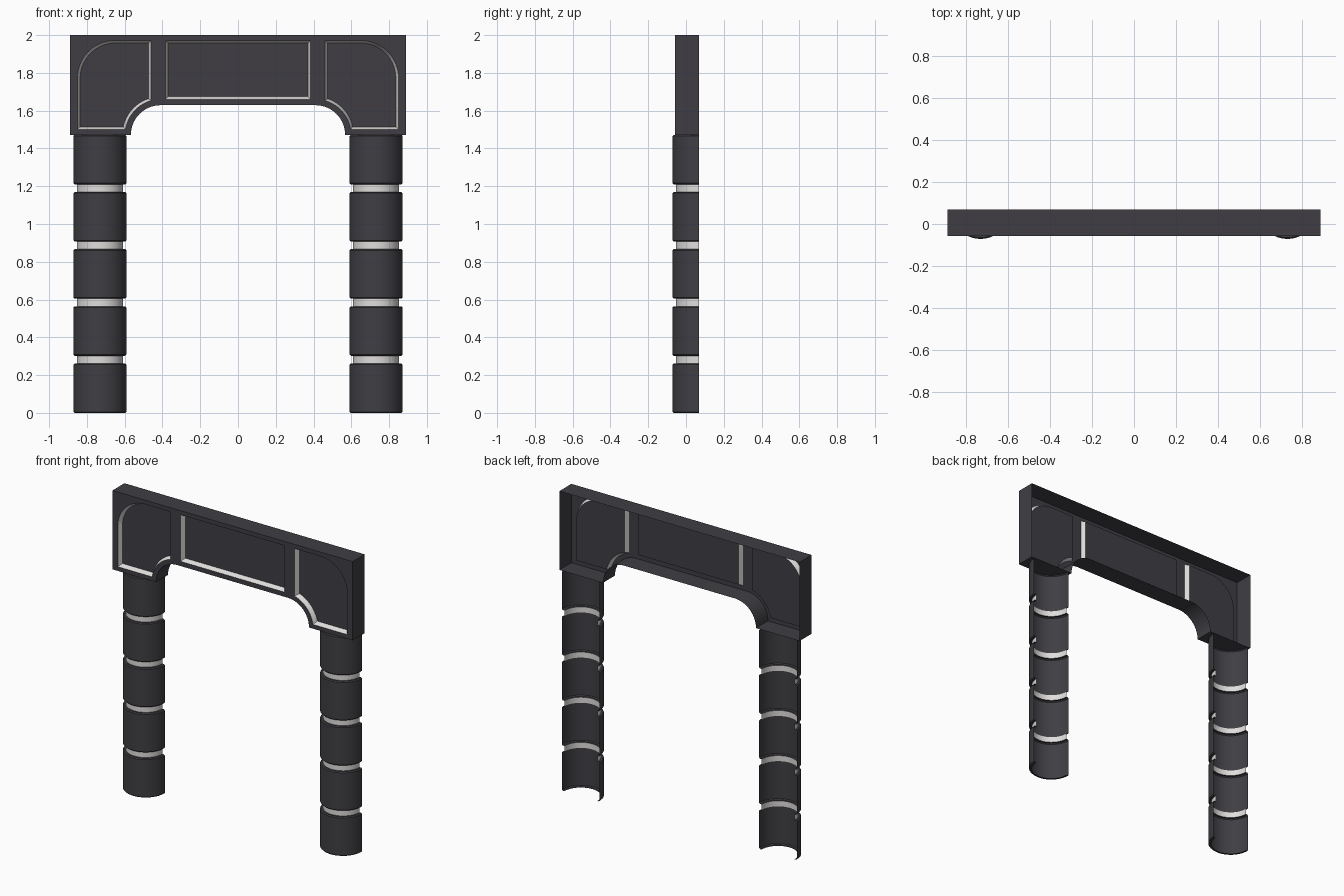
import bpy, bmesh, math
from mathutils import Vector

if "Cube" in bpy.data.objects:
    bpy.data.objects.remove(bpy.data.objects["Cube"])


def material(name, rgb):
    m = bpy.data.materials.new(name)
    m.diffuse_color = (*rgb, 1)
    m.use_nodes = True
    m.node_tree.nodes["Principled BSDF"].inputs["Base Color"].default_value = m.diffuse_color
    return m


DARK = material("dark charcoal", (0.05, 0.048, 0.056))
WHITE = material("off white", (0.75, 0.73, 0.72))

FRONT, BACK, DEPTH, SLOPE = -0.058, 0.069, 0.03, 0.014
SPRING, TOP = 1.472, 2.0


def finish(bm, name, angle=35):
    me = bpy.data.meshes.new(name)
    bm.normal_update()
    bm.to_mesh(me)
    bm.free()
    me.materials.append(DARK)
    me.materials.append(WHITE)
    me.shade_smooth()
    me.set_sharp_from_angle(angle=math.radians(angle))
    ob = bpy.data.objects.new(name, me)
    bpy.context.collection.objects.link(ob)
    return ob


def arc(cx, cz, r, a0, a1, n=14):
    return [(cx + r * math.cos(math.radians(a0 + (a1 - a0) * i / n)),
             cz + r * math.sin(math.radians(a0 + (a1 - a0) * i / n))) for i in range(n + 1)]


def mirrored(pts):
    return [(-x, z) for x, z in reversed(pts)]


def inset(pts, d):
    # move a counter-clockwise outline inwards with mitred corners
    out = []
    for i, p in enumerate(pts):
        p = Vector(p)
        a = (p - Vector(pts[i - 1])).normalized()
        b = (Vector(pts[(i + 1) % len(pts)]) - p).normalized()
        na, nb = Vector((-a.y, a.x)), Vector((-b.y, b.x))
        out.append(tuple(p + (na + nb) * d / (1 + na.dot(nb))))
    return out


def ring(bm, pts, y):
    return [bm.verts.new((x, y, z)) for x, z in pts]


def bridge(bm, a, b, mat=0):
    for i in range(len(a)):
        j = (i + 1) % len(a)
        f = bm.faces.new((a[i], a[j], b[j], b[i]))
        f.material_index = mat


# Header outline and recessed panel outlines, counter-clockwise seen from the front
right_arch = mirrored(arc(-0.41, SPRING, 0.157, 180, 90))
outline = ([(-0.89, SPRING)] + arc(-0.41, SPRING, 0.157, 180, 90) + right_arch
           + [(0.89, SPRING), (0.89, TOP), (-0.89, TOP)])
R, px, pz = 0.188, -0.46, 1.50
a0 = 180 - math.degrees(math.asin((pz - SPRING) / R))
a1 = math.degrees(math.acos((px + 0.41) / R))
left_panel = ([(-0.85, pz)] + arc(-0.41, SPRING, R, a0, a1) + [(px, 1.972)]
              + arc(-0.65, 1.772, 0.2, 90, 180))
centre_panel = [(-0.385, 1.66), (0.385, 1.66), (0.385, 1.972), (-0.385, 1.972)]
panels = [left_panel, centre_panel, mirrored(left_panel)]

# Header: open-backed shell with pale sloped walls around sunken panels
bm = bmesh.new()
outer = ring(bm, outline, FRONT)
rims = [ring(bm, p, FRONT) for p in panels]
edges = []
for loop in [outer] + rims:
    edges += [bm.edges.new((loop[i - 1], loop[i])) for i in range(len(loop))]
bmesh.ops.triangle_fill(bm, edges=edges, use_beauty=True, normal=(0, -1, 0))
bridge(bm, ring(bm, outline, BACK), outer)
for p, rim in zip(panels, rims):
    floor = ring(bm, inset(p, SLOPE), FRONT + DEPTH)
    bridge(bm, rim, floor, 1)
    bm.faces.new(floor)
finish(bm, "header", 25)

# Columns: half-round open-backed stacks of dark drums with pale narrow rings
R_DRUM, R_RING, PITCH, DRUM, BEV = 0.14, 0.122, 0.3025, 0.262, 0.006
profile = [(R_RING, 0.0)]
for k in range(5):
    z = k * PITCH
    if k:
        profile.append((R_RING, z))
    profile += [(R_DRUM - BEV, z), (R_DRUM, z + BEV),
                (R_DRUM, z + DRUM - BEV), (R_DRUM - BEV, z + DRUM), (R_RING, z + DRUM)]
SEG = 28
for side, label in ((-1, "left_column"), (1, "right_column")):
    bm = bmesh.new()
    rows = [[bm.verts.new((side * 0.731 + r * math.cos(math.pi * (1 + i / SEG)),
                           BACK + r * math.sin(math.pi * (1 + i / SEG)), z))
             for i in range(SEG + 1)] for r, z in profile]
    for (ra, za), (rb, zb), lo, hi in zip(profile, profile[1:], rows, rows[1:]):
        pale = ra == rb == R_RING
        for i in range(SEG):
            f = bm.faces.new((lo[i], lo[i + 1], hi[i + 1], hi[i]))
            f.material_index = int(pale)
    finish(bm, label)
